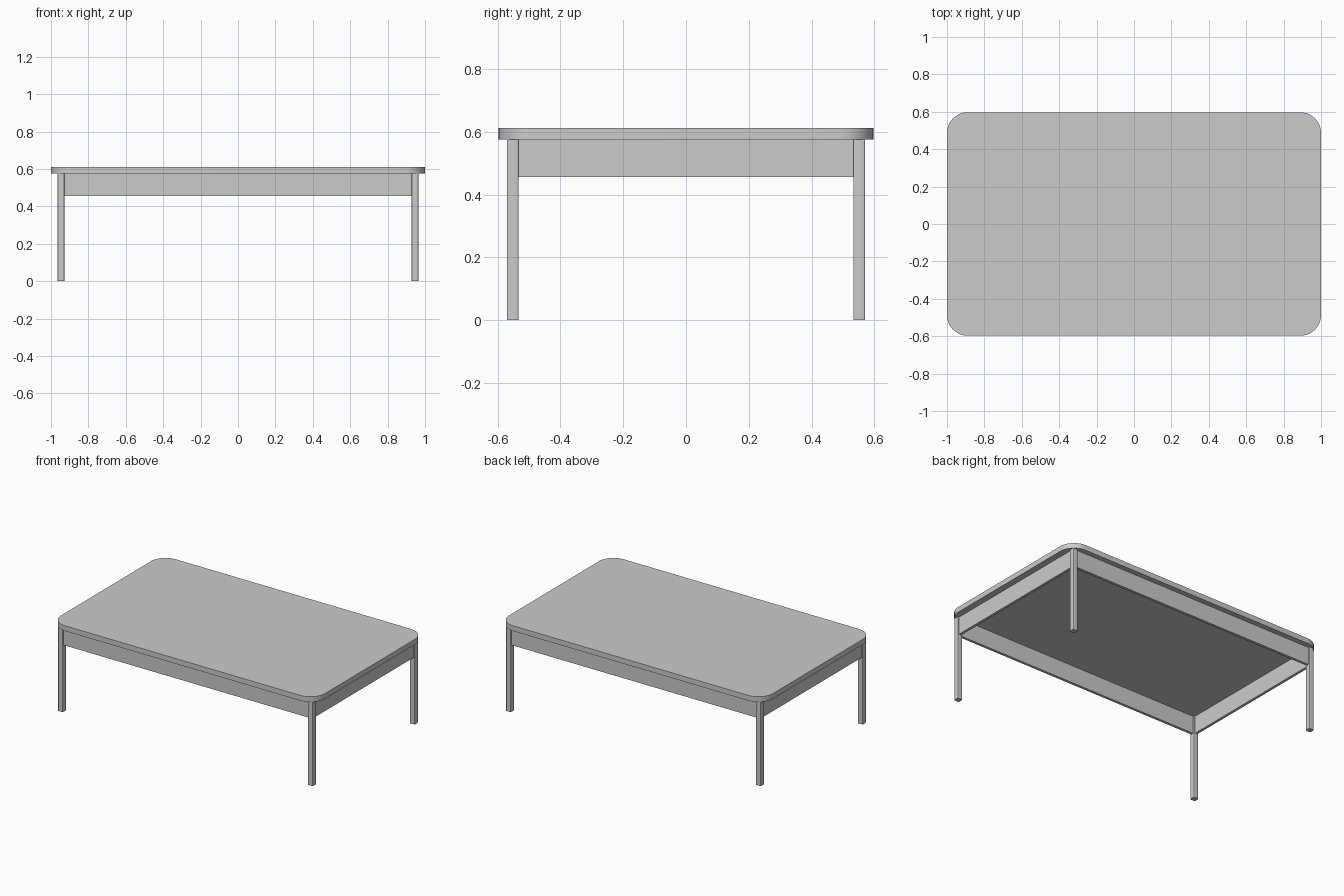
import bpy
import bmesh

cube = bpy.data.objects.get("Cube")
if cube:
    bpy.data.objects.remove(cube, do_unlink=True)

grey = bpy.data.materials.new("plain grey")
grey.use_nodes = True
grey.diffuse_color = (0.6, 0.6, 0.6, 1)
grey.node_tree.nodes["Principled BSDF"].inputs["Base Color"].default_value = grey.diffuse_color


def box(name, x, y, z, corner=0, segments=1):
    """Box from (low, high) ranges, with its upright edges rounded."""
    bm = bmesh.new()
    bmesh.ops.create_cube(bm, size=1)
    for v in bm.verts:
        v.co = [r[0] if c < 0 else r[1] for c, r in zip(v.co, (x, y, z))]
    if corner:
        upright = [e for e in bm.edges if abs(e.verts[0].co.z - e.verts[1].co.z) > 0.01]
        bmesh.ops.bevel(bm, geom=upright, offset=corner, segments=segments,
                        profile=0.5, affect="EDGES")
    mesh = bpy.data.meshes.new(name)
    bm.to_mesh(mesh)
    bm.free()
    mesh.materials.append(grey)
    obj = bpy.data.objects.new(name, mesh)
    bpy.context.collection.objects.link(obj)
    if corner:
        bpy.ops.object.select_all(action="DESELECT")
        obj.select_set(True)
        bpy.context.view_layer.objects.active = obj
        bpy.ops.object.shade_smooth_by_angle()
    return obj


def span(centre, width):
    return (centre - width / 2, centre + width / 2)


LEG_X, LEG_Y, LEG = 0.947, 0.552, 0.037
UNDER, TOP, APRON_LOW, APRON = 0.576, 0.612, 0.456, 0.018

# Table top with rounded corners
box("table_top", (-1, 1), (-0.597, 0.597), (UNDER, TOP), 0.11, 10)

# Four slim legs with softened edges
for sx, side in ((1, "left"), (-1, "right")):
    for sy, end in ((-1, "front"), (1, "back")):
        box(f"{end}_{side}_leg", span(sx * LEG_X, LEG), span(sy * LEG_Y, LEG),
            (0, UNDER), 0.005, 3)

# Thin aprons running between the legs
inner_x, inner_y = LEG_X - LEG / 2, LEG_Y - LEG / 2
for s, end, side in ((-1, "front", "right"), (1, "back", "left")):
    box(f"{end}_apron", (-inner_x, inner_x), span(s * LEG_Y, APRON), (APRON_LOW, UNDER))
    box(f"{side}_apron", span(s * LEG_X, APRON), (-inner_y, inner_y), (APRON_LOW, UNDER))
